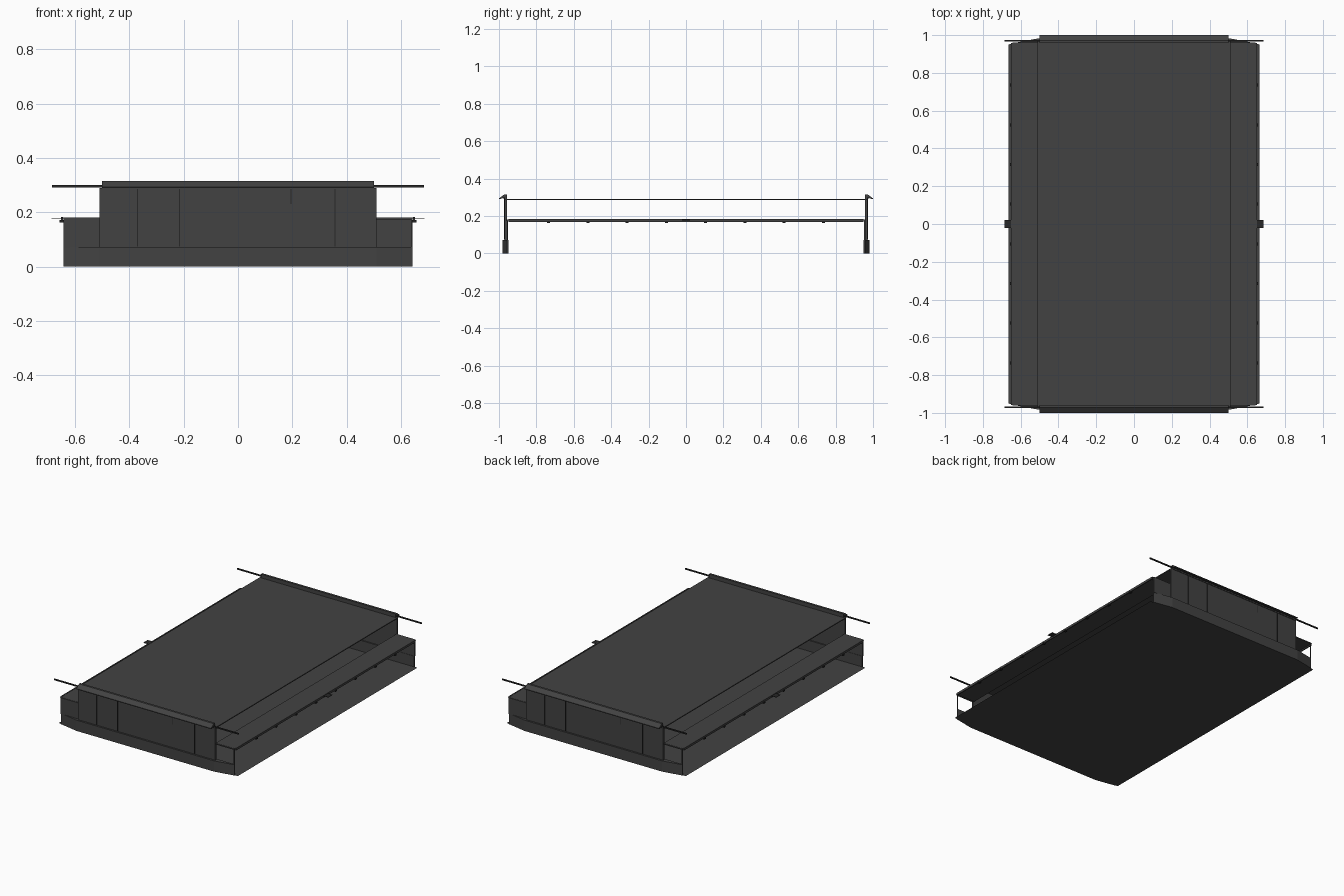
import bpy, bmesh
from mathutils import Matrix, Vector

cube = bpy.data.objects.get("Cube")
if cube:
    bpy.data.objects.remove(cube)


def material(name, value):
    m = bpy.data.materials.new(name)
    m.use_nodes = True
    colour = (value, value, value, 1)
    m.diffuse_color = colour
    m.node_tree.nodes["Principled BSDF"].inputs["Base Color"].default_value = colour
    return m


GREY = material("charcoal grey", 0.055)
DARK = material("dark grey", 0.02)
TURN = Matrix.Rotation(3.14159265, 4, 'Z')


def finish(name, bm, mat, turned=False):
    if turned:
        bm.transform(TURN)
    mesh = bpy.data.meshes.new(name)
    bm.to_mesh(mesh)
    bm.free()
    mesh.materials.append(mat)
    ob = bpy.data.objects.new(name, mesh)
    bpy.context.collection.objects.link(ob)
    return ob


def box(name, x, y, z, mat=GREY, turned=False):
    bm = bmesh.new()
    bmesh.ops.create_cube(bm, size=1)
    for v in bm.verts:
        v.co = Vector([a + (b - a) * (c + 0.5) for (a, b), c in zip((x, y, z), v.co)])
    return finish(name, bm, mat, turned)


def prism(name, points, offset, mat=GREY, turned=False):
    """Extrude a flat outline by an offset; no offset leaves a sheet."""
    bm = bmesh.new()
    face = bm.faces.new([bm.verts.new(p) for p in points])
    if offset:
        ext = bmesh.ops.extrude_face_region(bm, geom=[face])
        verts = [g for g in ext["geom"] if isinstance(g, bmesh.types.BMVert)]
        bmesh.ops.translate(bm, verts=verts, vec=offset)
    bmesh.ops.recalc_face_normals(bm, faces=bm.faces)
    return finish(name, bm, mat, turned)


# Floor sheet with clipped corners
quarter = [(0.51, 0.98), (0.643, 0.957), (0.665, 0.95)]
right = quarter + [(x, -y) for x, y in reversed(quarter)]
outline = right + [(-x, -y) for x, y in right]
prism("floor", [(x, y, 0) for x, y in outline], None)

# Raised roof deck
box("roof", (-0.51, 0.51), (-0.965, 0.965), (0.284, 0.29))

# Side ledges with lip, brackets and middle tab
for side, turned in (("right", False), ("left", True)):
    box(side + "_ledge", (0.505, 0.65), (-0.957, 0.957), (0.177, 0.181), GREY, turned)
    box(side + "_ledge_lip", (0.645, 0.652), (-0.95, 0.95), (0.168, 0.183), GREY, turned)
    box(side + "_ledge_tab", (0.645, 0.686), (-0.022, 0.022), (0.177, 0.18), DARK, turned)
    for i in range(8):
        y = -0.735 + i * 0.21
        box(side + "_bracket", (0.64, 0.657), (y - 0.008, y + 0.008), (0.162, 0.172), DARK, turned)

# End walls, the second one turned half way round
for end, turned in (("front", False), ("back", True)):
    plan = [(-0.643, -0.95), (-0.643, -0.957), (-0.51, -0.982),
            (0.51, -0.982), (0.643, -0.957), (0.643, -0.95)]
    prism(end + "_skirt", [(x, y, 0) for x, y in plan], (0, 0, 0.072), GREY, turned)
    box(end + "_wall", (-0.51, 0.51), (-0.97, -0.958), (0.07, 0.29), GREY, turned)
    box(end + "_closed_wing", (-0.643, -0.51), (-0.962, -0.952), (0.07, 0.18), GREY, turned)
    # The open wing keeps only a post and a top rail
    box(end + "_wing_post", (0.637, 0.643), (-0.958, -0.952), (0.07, 0.18), GREY, turned)
    box(end + "_wing_rail", (0.51, 0.643), (-0.962, -0.952), (0.174, 0.18), GREY, turned)

    # Hooked cap along the top
    hook = [(-0.957, 0.286), (-0.957, 0.315), (-0.972, 0.315),
            (-1.0, 0.294), (-1.0, 0.289), (-0.974, 0.297), (-0.974, 0.286)]
    prism(end + "_cap", [(-0.5, y, z) for y, z in hook], (1.0, 0, 0), GREY, turned)

    # Long thin rod
    box(end + "_rod", (-0.685, 0.685), (-0.975, -0.967), (0.292, 0.3), DARK, turned)

    # Panel seams
    for x, low in ((-0.37, 0.075), (-0.215, 0.075), (0.195, 0.23), (0.357, 0.075)):
        box(end + "_seam", (x - 0.0015, x + 0.0015), (-0.972, -0.969), (low, 0.286), DARK, turned)
